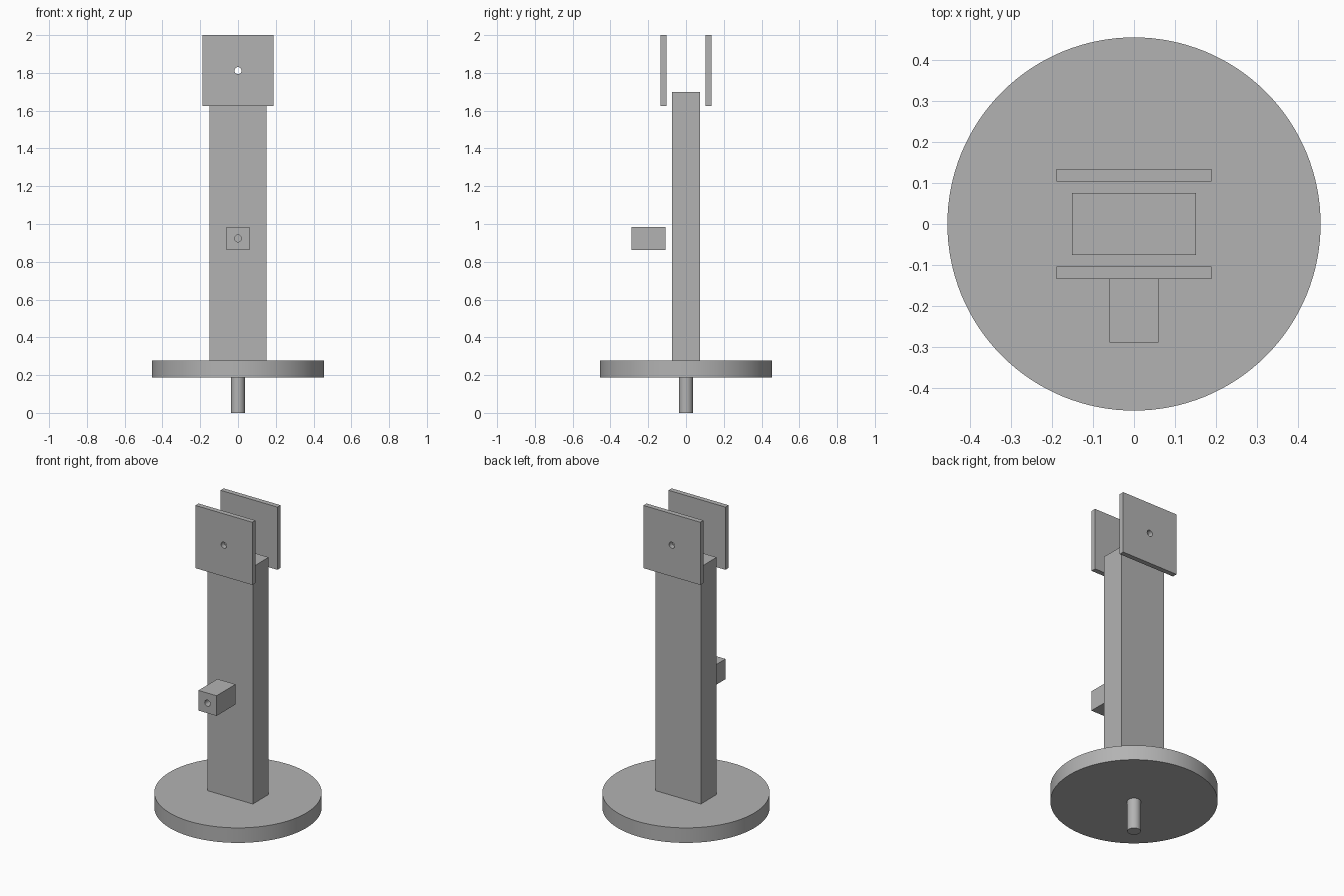
import bpy
import math

cube = bpy.data.objects.get("Cube")
if cube:
    bpy.data.objects.remove(cube, do_unlink=True)

grey = bpy.data.materials.new("plain_grey")
grey.use_nodes = True
colour = (0.45, 0.45, 0.45, 1)
grey.diffuse_color = colour
bsdf = next(n for n in grey.node_tree.nodes if n.type == "BSDF_PRINCIPLED")
bsdf.inputs["Base Color"].default_value = colour


def finish(name):
    obj = bpy.context.object
    obj.name = name
    obj.data.materials.append(grey)
    return obj


def box(name, x, y, z):
    """Box from (min, max) ranges on each axis."""
    ranges = (x, y, z)
    bpy.ops.mesh.primitive_cube_add(size=1, location=[(a + b) / 2 for a, b in ranges])
    obj = finish(name)
    obj.scale = [b - a for a, b in ranges]
    bpy.ops.object.transform_apply(location=False, rotation=False, scale=True)
    return obj


def disc(name, radius, bottom, top, sides):
    """Upright smooth cylinder."""
    bpy.ops.mesh.primitive_cylinder_add(
        vertices=sides, radius=radius, depth=top - bottom, location=(0, 0, (bottom + top) / 2))
    obj = finish(name)
    bpy.ops.object.shade_smooth_by_angle(angle=math.radians(30))
    return obj


def drill(obj, z, radius=0.0185):
    """Cut a round hole through the part from front to back."""
    bpy.ops.mesh.primitive_cylinder_add(
        vertices=32, radius=radius, depth=1, location=(0, obj.location.y, z),
        rotation=(math.pi / 2, 0, 0))
    cutter = bpy.context.object
    cutter.hide_render = True
    mod = obj.modifiers.new("hole", "BOOLEAN")
    mod.operation = "DIFFERENCE"
    mod.solver = "EXACT"
    mod.object = cutter
    bpy.ops.object.select_all(action="DESELECT")
    obj.select_set(True)
    bpy.context.view_layer.objects.active = obj
    bpy.ops.object.modifier_apply(modifier=mod.name)
    bpy.data.objects.remove(cutter, do_unlink=True)
    bpy.ops.object.shade_smooth_by_angle(angle=math.radians(30))


# Turntable base, its pivot pin and the upright
disc("pivot_pin", 0.037, 0, 0.187, 48)
disc("base_disc", 0.455, 0.187, 0.277, 128)
box("column", (-0.151, 0.151), (-0.075, 0.075), (0.277, 1.7))

# Pair of drilled plates flanking the column top
for name, side in (("front_plate", -1), ("back_plate", 1)):
    span = sorted((side * 0.104, side * 0.134))
    drill(box(name, (-0.189, 0.189), span, (1.624, 2)), 1.812)

# Drilled block in front of the column
drill(box("front_block", (-0.06, 0.06), (-0.289, -0.109), (0.863, 0.984)), 0.9235)
